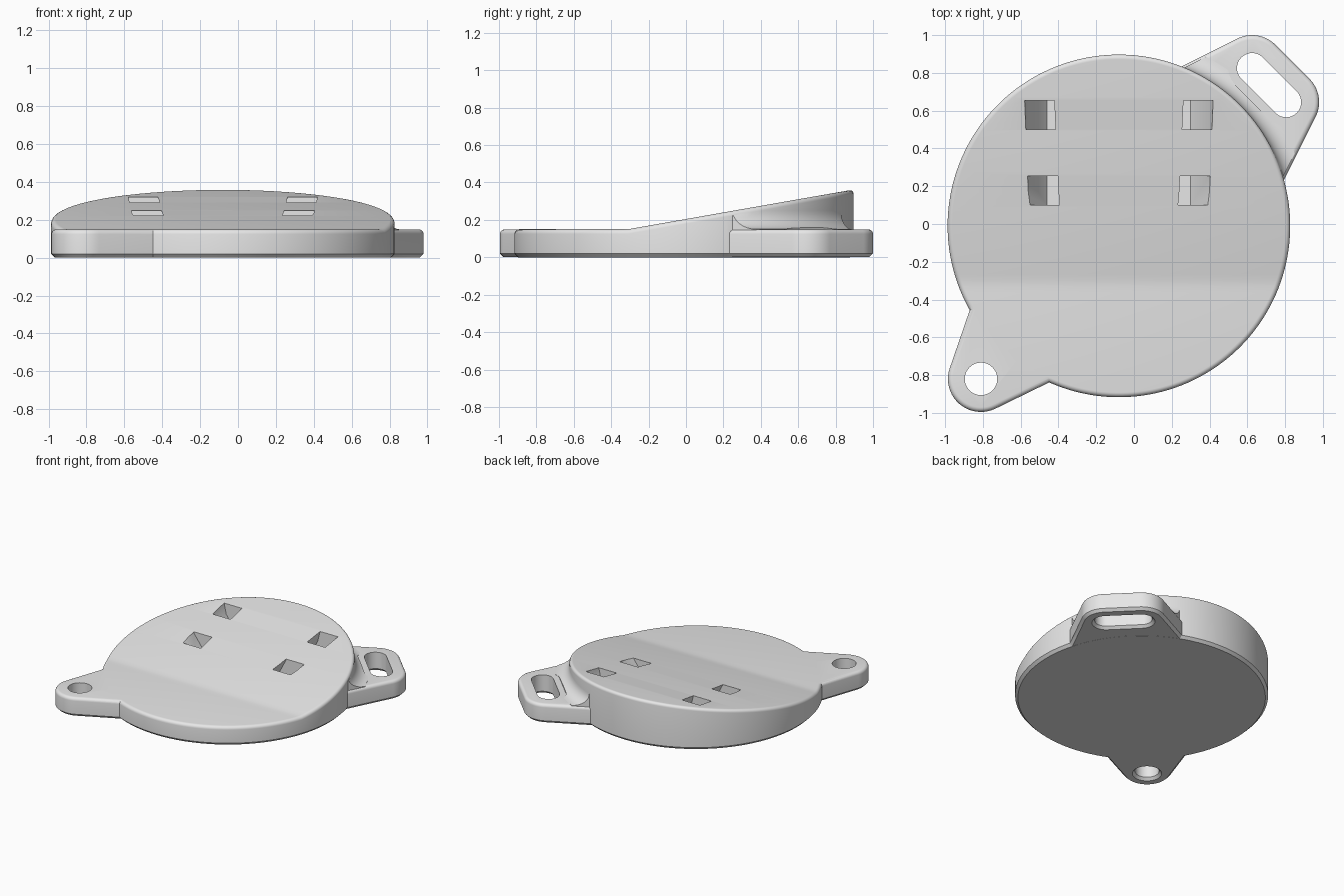
import bpy
import bmesh
from math import sin, cos, pi, radians, sqrt
from mathutils import Vector

default = bpy.data.objects.get("Cube")
if default:
    bpy.data.objects.remove(default)

grey = bpy.data.materials.new("light_grey")
grey.use_nodes = True
grey.diffuse_color = (0.8, 0.8, 0.8, 1)
grey.node_tree.nodes["Principled BSDF"].inputs["Base Color"].default_value = grey.diffuse_color

CENTRE = Vector((-0.08, -0.01))
RADIUS = 0.907
FLAT = 0.15          # height of the flat front and of both ears
EDGE = 0.025         # rounding of the upper edges
CHAMFER = 0.02


def ramp(y):
    """Height of the top surface: flat in front, rising to the back."""
    return FLAT + max(0, y + 0.31) * 0.176


def arc(centre, r, start, end, steps):
    return [Vector(centre) + r * Vector((cos(a), sin(a)))
            for a in (radians(start + (end - start) * i / steps) for i in range(steps + 1))]


def inset(outline, d):
    """Move a counterclockwise outline inwards by d."""
    result = []
    for i, p in enumerate(outline):
        a = (p - outline[i - 1]).normalized()
        b = (outline[(i + 1) % len(outline)] - p).normalized()
        na, nb = Vector((-a.y, a.x)), Vector((-b.y, b.x))
        result.append(p + (na + nb) * d / (1 + na.dot(nb)))
    return result


def loft(name, outline, levels, strips=False):
    """Stack inset copies of an outline; a level height may depend on y."""
    bm = bmesh.new()
    rings = []
    for d, z in levels:
        rings.append([bm.verts.new((p.x, p.y, z(p.y) if callable(z) else z))
                      for p in inset(outline, d)])
    n = len(outline)
    for low, high in zip(rings, rings[1:]):
        for i in range(n):
            j = (i + 1) % n
            bm.faces.new((low[i], low[j], high[j], high[i]))
    bm.faces.new(rings[0][::-1])
    top = rings[-1]
    if strips:
        for i in range(n // 2 - 1):
            bm.faces.new((top[i], top[i + 1], top[n - 2 - i], top[n - 1 - i]))
    else:
        bm.faces.new(top)
    bmesh.ops.recalc_face_normals(bm, faces=bm.faces)
    mesh = bpy.data.meshes.new(name)
    bm.to_mesh(mesh)
    bm.free()
    mesh.materials.append(grey)
    ob = bpy.data.objects.new(name, mesh)
    bpy.context.collection.objects.link(ob)
    return ob


def combine(target, other, operation):
    mod = target.modifiers.new(operation.lower(), 'BOOLEAN')
    mod.operation = operation
    mod.solver = 'EXACT'
    mod.object = other
    bpy.context.view_layer.objects.active = target
    bpy.ops.object.modifier_apply(modifier=mod.name)
    bpy.data.objects.remove(other)


def rounded_levels(top, bottom):
    """Chamfered foot, straight wall and rounded upper edge."""
    levels = [(CHAMFER, bottom), (0, bottom + CHAMFER)]
    for i in range(6):
        a = i * pi / 10
        drop = EDGE * (1 - sin(a))
        levels.append((EDGE * (1 - cos(a)), lambda y, drop=drop: top(y) - drop))
    return levels


def ear_outline(centres, r, start, end):
    """Rounded tip over one or two centres with straight sides into the disc."""
    step = (end - start) / len(centres)
    pts = []
    for i, c in enumerate(centres):
        pts += arc(c, r, start + i * step, start + (i + 1) * step, 20)
    tail = 0.6
    a, b = radians(start), radians(end)
    first = pts[0] - tail * Vector((-sin(a), cos(a)))
    last = pts[-1] + tail * Vector((-sin(b), cos(b)))
    return [first] + pts + [last]


def slot_outline(centres, r):
    return arc(centres[0], r, -135, 45, 20) + arc(centres[1], r, 45, 225, 20)


# Sloped disc
SIDES = 160
half = 180 / SIDES
circle = arc(CENTRE, RADIUS, -90 + half, 270 - half, SIDES - 1)
body = loft("sloped_disc_body", circle, rounded_levels(ramp, 0), strips=True)

# Ears, sunk a hair to stay clear of the disc faces
ear_levels = rounded_levels(lambda y: FLAT - 0.0005, 0.0005)
hole_centre = (-0.81, -0.82)
slot_centres = [(0.805, 0.645), (0.625, 0.825)]
hole_ear = loft("hole_ear", ear_outline([hole_centre], 0.175, 161, 296), ear_levels)
slot_shape = ear_outline(slot_centres, 0.175, -26.6, 116.6)
slot_ear = loft("slot_ear", slot_shape, ear_levels)

# Concave blend between the slot ear and the disc wall
BLEND = 0.1
blend_levels = [(-BLEND, 0.08)]
for i in range(9):
    a = i * pi / 16
    z = FLAT + BLEND * (1 - cos(a))
    blend_levels.append((-BLEND * (1 - sin(a)), lambda y, z=z: min(z, ramp(y) - EDGE)))
blend_levels.append((0.05, lambda y: min(FLAT + BLEND, ramp(y) - EDGE)))
blend = loft("ear_blend", circle, blend_levels, strips=True)
combine(blend, loft("blend_limit", slot_shape, [(0.012, 0.03), (0.012, 0.6)]), 'INTERSECT')
combine(blend, loft("blend_relief", slot_outline(slot_centres, 0.125),
                    [(0, 0.12), (0, 0.6)]), 'DIFFERENCE')

for part in (hole_ear, slot_ear, blend):
    combine(body, part, 'UNION')

# Hole and slot through the ears, flared at the foot
through = [(-0.03, -0.01), (0, CHAMFER), (0, 0.5)]
round_hole = arc(hole_centre, 0.086, 0, 352.5, 47)
combine(body, loft("hole_cutter", round_hole, through), 'DIFFERENCE')
combine(body, loft("slot_cutter", slot_outline(slot_centres, 0.08), through), 'DIFFERENCE')

# Four pockets slanting down towards the middle
PROFILE = [(0.51, 0.37), (0.48, 0.235), (0.38, 0.1), (0.25, 0.1), (0.32, 0.235), (0.355, 0.37)]
for side in (-1, 1):
    for y0 in (0.10, 0.50):
        bm = bmesh.new()
        ends = [[bm.verts.new((CENTRE.x + side * x, y, z)) for x, z in PROFILE]
                for y in (y0, y0 + 0.153)]
        bm.faces.new(ends[0])
        bm.faces.new(ends[1])
        for i in range(len(PROFILE)):
            bm.faces.new((ends[0][i - 1], ends[0][i], ends[1][i], ends[1][i - 1]))
        bmesh.ops.recalc_face_normals(bm, faces=bm.faces)
        mesh = bpy.data.meshes.new("pocket_cutter")
        bm.to_mesh(mesh)
        bm.free()
        mesh.materials.append(grey)
        cutter = bpy.data.objects.new("pocket_cutter", mesh)
        bpy.context.collection.objects.link(cutter)
        combine(body, cutter, 'DIFFERENCE')

# Smooth shading with crisp edges
bpy.ops.object.select_all(action='DESELECT')
body.select_set(True)
bpy.context.view_layer.objects.active = body
bpy.ops.object.shade_smooth_by_angle(angle=radians(30))
